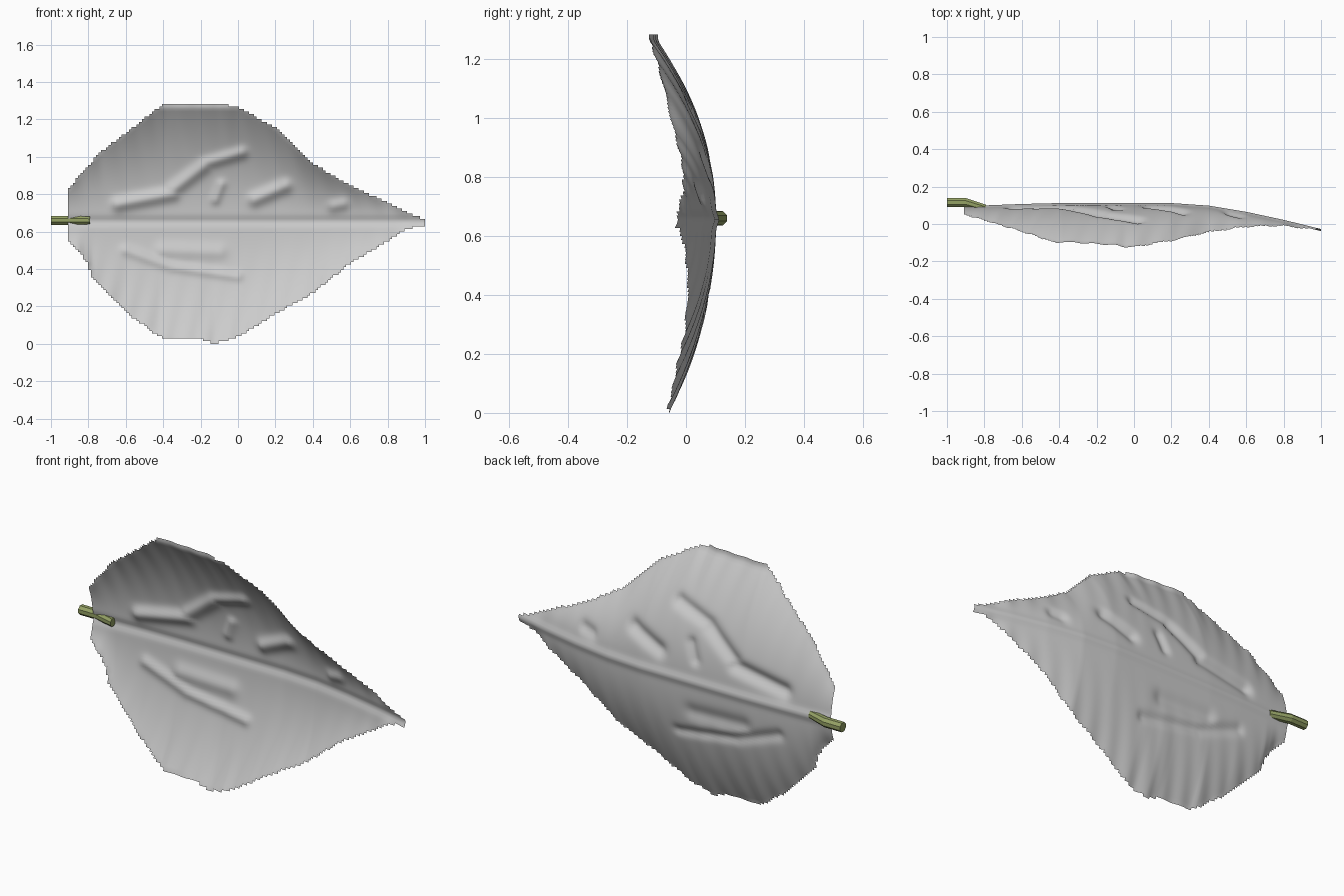
import bpy, bmesh, math
from mathutils import Vector

if "Cube" in bpy.data.objects:
    bpy.data.objects.remove(bpy.data.objects["Cube"])


def curve(keys):
    """Piecewise linear lookup from (x, value) pairs."""
    def f(x):
        if x <= keys[0][0]:
            return keys[0][1]
        for (a, u), (b, v) in zip(keys, keys[1:]):
            if x <= b:
                return u + (v - u) * (x - a) / (b - a)
        return keys[-1][1]
    return f


# Leaf outline, spine bow and droop of the edges
top = curve([(-.91, .82), (-.85, .9), (-.73, 1.03), (-.6, 1.125), (-.45, 1.245),
             (-.39, 1.285), (-.1, 1.285), (0, 1.265), (.2, 1.155), (.4, .965),
             (.6, .845), (.8, .755), (.93, .69), (1, .665)])
bottom = curve([(-.91, .55), (-.85, .5), (-.8, .42), (-.78, .35), (-.7, .27), (-.6, .17),
                (-.53, .12), (-.42, .035), (-.2, .025), (-.13, 0), (0, .035), (.2, .16),
                (.4, .27), (.6, .43), (.8, .55), (.9, .615), (1, .63)])
spine = curve([(-.91, .085), (-.6, .097), (-.4, .102), (.2, .102), (.4, .088),
               (.6, .055), (.8, .012), (1, -.037)])
droop = curve([(-.91, .035), (-.6, .138), (-.4, .212), (-.05, .235), (.2, .192),
               (.4, .134), (.6, .07), (.8, .022), (1, 0)])

# Raised blisters: start, end, width, height
BUMPS = [((-.64, .745), (-.35, .80), .035, .026), ((-.35, .82), (-.18, .95), .035, .024),
         ((-.18, .96), (.02, 1.02), .03, .02), ((-.12, .77), (-.09, .85), .025, .016),
         ((.09, .77), (.25, .84), .035, .024), ((.51, .735), (.56, .745), .03, .016),
         ((-.6, .5), (-.35, .41), .028, .014), ((-.35, .41), (0, .36), .025, .014),
         ((-.4, .5), (-.1, .49), .04, .014)]
MID = .655


def depth(x, z):
    z = min(z, 1.262)
    d = z - MID
    half = max(.02, (top(x) - MID) if d > 0 else (MID - bottom(x)))
    t = min(1, abs(d) / half)
    y = spine(x) - droop(x) * (1 if d > 0 else .7) * t ** 2.1
    y += .01 * math.exp(-(d / .022) ** 2)
    y += .003 * t ** 2 * math.sin(55 * x + 12 * abs(d))
    p = Vector((x, z))
    blister = 0
    for a, b, w, h in BUMPS:
        a, b = Vector(a), Vector(b)
        ab = b - a
        s = max(0, min(1, (p - a).dot(ab) / ab.length_squared))
        blister = max(blister, h * math.exp(-((p - a - ab * s).length / w) ** 2))
    return y - blister


def finish(name, bm):
    me = bpy.data.meshes.new(name)
    bm.to_mesh(me)
    bm.free()
    ob = bpy.data.objects.new(name, me)
    bpy.context.collection.objects.link(ob)
    return ob


# Leaf blade: fine grid trimmed to the outline, leaving a stepped rim
NX, NZ = 140, 94
STEP = 1.91 / NX
bm = bmesh.new()
verts = {}


def vert(i, k):
    if (i, k) not in verts:
        x, z = -.91 + i * STEP, k * STEP
        verts[i, k] = bm.verts.new((x, depth(x, z), z))
    return verts[i, k]


for i in range(NX):
    x = -.91 + (i + .5) * STEP
    for k in range(NZ):
        if bottom(x) <= (k + .5) * STEP <= top(x):
            bm.faces.new([vert(i, k), vert(i + 1, k), vert(i + 1, k + 1), vert(i, k + 1)])
for f in bm.faces:
    f.smooth = True
finish("leaf_blade", bm)

# Stem: eight-sided stalk bending into the back of the leaf
bm = bmesh.new()
rings = []
for x, y, r in [(-1, .115, .026), (-.9, .115, .026), (-.79, .082, .022)]:
    rings.append([bm.verts.new((x, y + r * math.cos(a), .66 + r * math.sin(a)))
                  for a in (math.tau * (j + .5) / 8 for j in range(8))])
for r0, r1 in zip(rings, rings[1:]):
    for j in range(8):
        bm.faces.new([r0[j], r0[(j + 1) % 8], r1[(j + 1) % 8], r1[j]])
bm.faces.new(rings[0])
bm.faces.new(rings[-1])
bmesh.ops.recalc_face_normals(bm, faces=bm.faces)
stem = finish("leaf_stem", bm)
mat = bpy.data.materials.new("olive")
mat.diffuse_color = (.3, .36, .13, 1)
mat.use_nodes = True
mat.node_tree.nodes["Principled BSDF"].inputs["Base Color"].default_value = mat.diffuse_color
stem.data.materials.append(mat)
